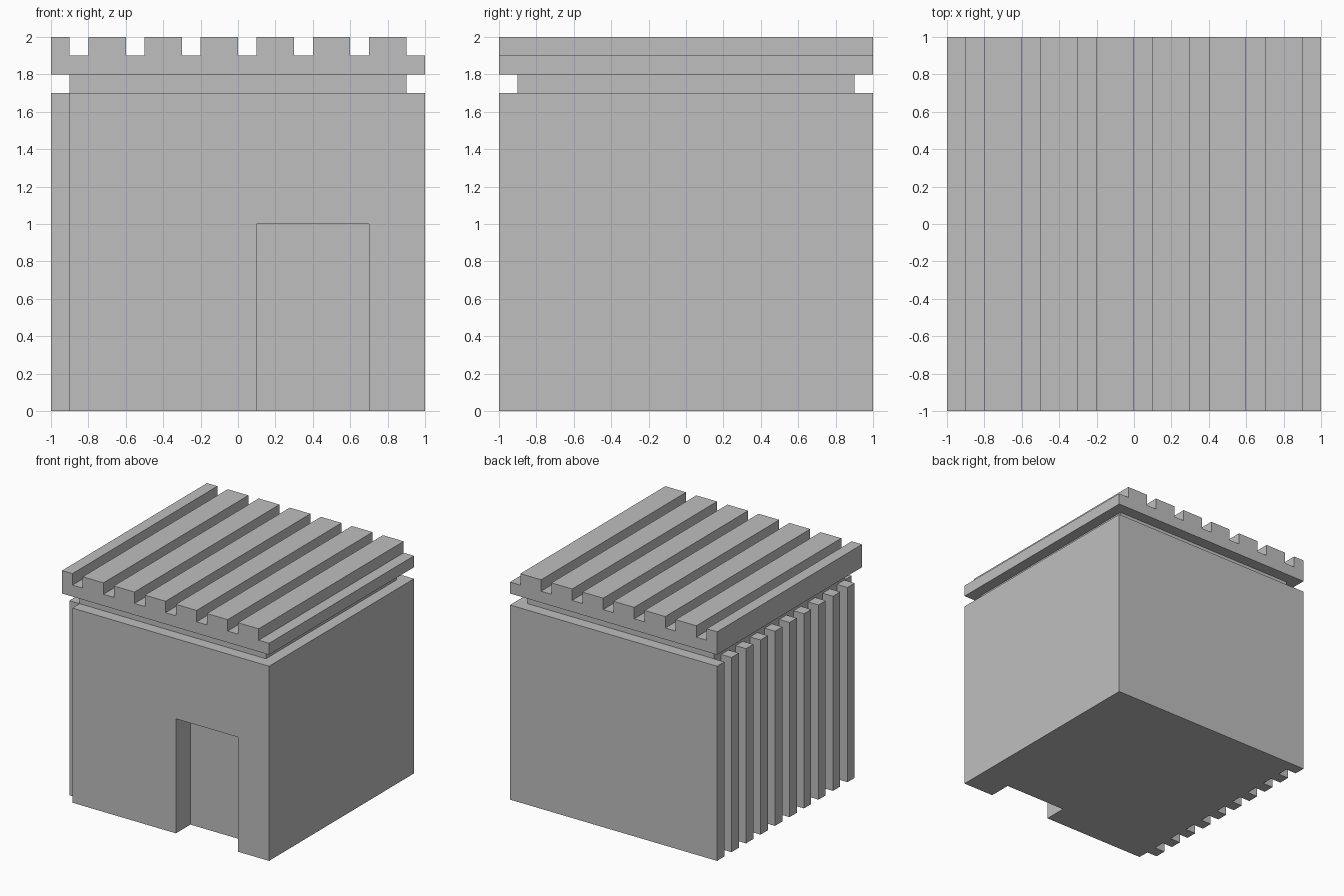
import bpy
import bmesh
from mathutils import Matrix, Vector

cube = bpy.data.objects.get("Cube")
if cube:
    bpy.data.objects.remove(cube, do_unlink=True)

# Single plain grey
grey = bpy.data.materials.new("plain_grey")
grey.use_nodes = True
colour = (0.52, 0.52, 0.52, 1)
grey.diffuse_color = colour
grey.node_tree.nodes["Principled BSDF"].inputs["Base Color"].default_value = colour


def extrude_outline(name, points, direction):
    """Make a flat-faced solid by sweeping a closed outline."""
    bm = bmesh.new()
    face = bm.faces.new([bm.verts.new(p) for p in points])
    swept = bmesh.ops.extrude_face_region(bm, geom=[face], use_keep_orig=True)
    verts = [g for g in swept["geom"] if isinstance(g, bmesh.types.BMVert)]
    bmesh.ops.translate(bm, verts=verts, vec=Vector(direction))
    bmesh.ops.recalc_face_normals(bm, faces=bm.faces)
    mesh = bpy.data.meshes.new(name)
    bm.to_mesh(mesh)
    bm.free()
    mesh.materials.append(grey)
    obj = bpy.data.objects.new(name, mesh)
    bpy.context.collection.objects.link(obj)
    return obj


def box(name, low, high):
    (x0, y0, z0), (x1, y1, z1) = low, high
    base = [(x0, y0, z0), (x1, y0, z0), (x1, y1, z0), (x0, y1, z0)]
    return extrude_outline(name, base, (0, 0, z1 - z0))


# Body plan: vertical slats along the -x wall, plain walls elsewhere
SLATS = 10
wall_top, step = 1.7, 0.1
plan = [(1, -1), (1, 1)]
for i in range(SLATS):
    y = 1 - 2 * step * i
    plan += [(-1, y), (-1, y - step), (-0.9, y - step)]
    plan.append((-0.9, y - 2 * step))
body = extrude_outline("body", [(x, y, 0) for x, y in plan], (0, 0, wall_top))

# Doorway recess cut into the front wall
cutter = box("doorway_cutter", (0.1, -1.1, -0.1), (0.7, -0.8, 1.0))
cutter.hide_render = True
cutter.hide_viewport = True
cutter.display_type = 'WIRE'
cut = body.modifiers.new("doorway", 'BOOLEAN')
cut.operation = 'DIFFERENCE'
cut.solver = 'EXACT'
cut.object = cutter

# Inset neck below the roof
box("neck", (-0.9, -0.9, wall_top), (0.9, 0.9, 1.8))

# Roof profile: a slab with a narrow rib, then six wide ribs
profile = [(-1, 1.8), (-1, 2), (-0.9, 2), (-0.9, 1.9)]
for i in range(6):
    x = -0.8 + 0.3 * i
    profile += [(x, 1.9), (x, 2), (x + 0.2, 2), (x + 0.2, 1.9)]
profile += [(1, 1.9), (1, 1.8)]
extrude_outline("ribbed_roof", [(x, -1, z) for x, z in profile], (0, 2, 0))
